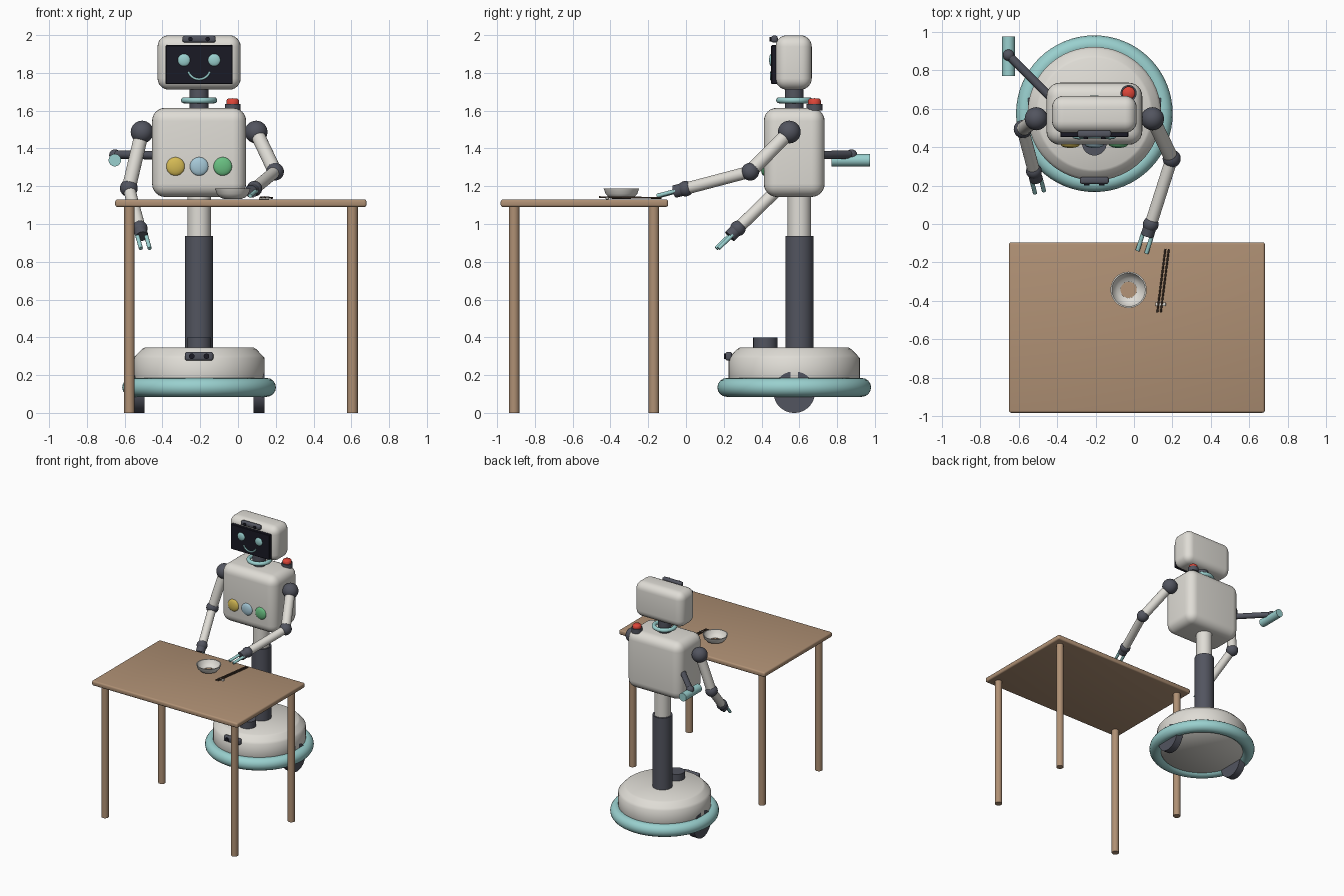
import bpy, bmesh, math
from mathutils import Vector, Matrix

cube = bpy.data.objects.get("Cube")
if cube:
    bpy.data.objects.remove(cube, do_unlink=True)


def material(name, r, g, b):
    m = bpy.data.materials.new(name)
    m.use_nodes = True
    m.diffuse_color = (r, g, b, 1)
    m.node_tree.nodes["Principled BSDF"].inputs["Base Color"].default_value = (r, g, b, 1)
    return m


white = material("warm white", .74, .72, .67)
teal = material("soft teal", .32, .63, .62)
dark = material("slate grey", .085, .09, .115)
wood = material("light wood", .43, .28, .175)
black = material("screen black", .01, .01, .018)
yellow = material("button yellow", .66, .49, .09)
blue = material("button blue", .38, .58, .68)
green = material("button green", .14, .52, .22)
red = material("stop red", .72, .06, .04)
brown = material("dark wood", .09, .055, .035)


def finish(name, bm, mat, angle=35):
    bmesh.ops.recalc_face_normals(bm, faces=bm.faces)
    me = bpy.data.meshes.new(name)
    bm.to_mesh(me)
    bm.free()
    me.materials.append(mat)
    me.shade_smooth()
    me.set_sharp_from_angle(angle=math.radians(angle))
    ob = bpy.data.objects.new(name, me)
    bpy.context.collection.objects.link(ob)
    return ob


def box(name, center, size, mat, bevel=0, segments=5):
    bm = bmesh.new()
    bmesh.ops.create_cube(bm, size=1, matrix=Matrix.Diagonal((*size, 1)))
    if bevel:
        bmesh.ops.bevel(bm, geom=bm.edges[:], offset=bevel, segments=segments,
                        profile=.5, affect='EDGES')
    ob = finish(name, bm, mat)
    ob.location = center
    return ob


def rod(name, a, b, radius, mat, sides=32):
    a, b = Vector(a), Vector(b)
    turn = (b - a).to_track_quat('Z', 'Y').to_matrix().to_4x4()
    bm = bmesh.new()
    bmesh.ops.create_cone(bm, cap_ends=True, segments=sides, radius1=radius, radius2=radius,
                          depth=(b - a).length, matrix=Matrix.Translation((a + b) / 2) @ turn)
    return finish(name, bm, mat)


def ball(name, center, radii, mat):
    bm = bmesh.new()
    bmesh.ops.create_uvsphere(bm, u_segments=32, v_segments=16, radius=1,
                              matrix=Matrix.Diagonal((*radii, 1)))
    ob = finish(name, bm, mat, 80)
    ob.location = center
    return ob


def lathe(name, center, profile, mat, closed=False, angle=35):
    bm = bmesh.new()
    verts = [bm.verts.new((r, 0, z)) for r, z in profile]
    edges = [bm.edges.new(pair) for pair in zip(verts, verts[1:])]
    if closed:
        edges.append(bm.edges.new((verts[-1], verts[0])))
    bmesh.ops.spin(bm, geom=verts + edges, cent=(0, 0, 0), axis=(0, 0, 1),
                   angle=math.tau, steps=64)
    bmesh.ops.remove_doubles(bm, verts=bm.verts, dist=.0005)
    ob = finish(name, bm, mat, angle)
    ob.location = center
    return ob


def ring(name, center, major, minor, mat):
    steps = [math.tau * i / 16 for i in range(16)]
    return lathe(name, center, [(major + minor * math.cos(t), minor * math.sin(t)) for t in steps],
                 mat, True)


def sensor(name, x, y, z, width, height):
    # Rounded bar with two lenses facing forward
    box(name, (x, y, z), (width, .036, height), dark, .012, 3)
    for side in (-1, 1):
        lens_x = x + side * width * .26
        rod(name + "_lens", (lens_x, y, z), (lens_x, y - .026, z), height * .32, black, 20)


CX, CY = -.206, .573

# Table
box("table_top", (.015, -.538, 1.11), (1.33, .886, .04), wood, .012, 3)
for x in (-.575, .606):
    for y in (-.91, -.17):
        rod("table_leg", (x, y, 0), (x, y, 1.1), .028, wood)

# Bowl with open foot, chopsticks on a rest
lathe("bowl", (-.028, -.342, 1.13), [(.048, .003), (.068, .012), (.084, .03), (.094, .058),
      (.087, .058), (.076, .033), (.06, .017), (.042, .008)], white, True, 50)
for offset in (-.009, .009):
    rod("chopstick", (.172 + offset, -.13, 1.138), (.13 + offset, -.46, 1.142), .005, brown, 10)
box("chopstick_rest", (.138, -.417, 1.136), (.055, .018, .012), white, .004, 2)

# Wheeled base
lathe("base_body", (CX, CY, 0), [(0, .1), (.31, .1), (.347, .14), (.347, .29), (.334, .305),
      (.303, .337), (.29, .345), (0, .345)], white, angle=50)
ring("base_bumper", (CX, CY, .135), .357, .05, teal)
for side in (-1, 1):
    x = CX + side * .317
    rod("wheel", (x - .029, CY, .11), (x + .029, CY, .11), .11, dark, 48)
rod("base_scanner", (CX, .42, .34), (CX, .42, .4), .064, dark)
sensor("base_sensor", CX, .226, .3, .15, .046)

# Lift column
rod("column_lower", (CX, .6, .34), (CX, .6, .937), .074, dark, 48)
rod("column_upper", (CX, .6, .93), (CX, .6, 1.16), .062, white, 48)

# Torso with buttons
box("torso", (CX, CY, 1.379), (.498, .322, .472), white, .07, 6)
for x, mat in ((-.125, yellow), (0, blue), (.125, green)):
    ball("chest_button", (CX + x, .413, 1.305), (.049, .018, .049), mat)
rod("stop_base", (-.028, .68, 1.6), (-.028, .68, 1.636), .042, dark)
lathe("stop_button", (-.028, .68, 1.636), [(0, 0), (.034, 0), (.034, .018), (.027, .027),
      (0, .03)], red, angle=60)

# Neck and head
rod("neck", (CX, CY, 1.6), (CX, CY, 1.73), .05, dark)
ring("neck_ring", (CX, CY, 1.655), .08, .016, teal)
box("head", (CX, .57, 1.855), (.44, .192, .288), white, .06, 6)
box("face_screen", (CX, .468, 1.844), (.354, .034, .206), black, .004, 1)
for side in (-1, 1):
    ball("eye", (CX + side * .08, .452, 1.868), (.033, .012, .033), teal)
sensor("head_sensor", CX, .468, 1.979, .176, .036)

# Smile
curve = bpy.data.curves.new("smile", 'CURVE')
curve.dimensions = '3D'
curve.bevel_depth = .006
line = curve.splines.new('POLY')
line.points.add(16)
for i, point in enumerate(line.points):
    t = math.radians(200 + 140 * i / 16)
    point.co = (CX + .06 * math.cos(t), .45, 1.826 + .06 * math.sin(t), 1)
curve.materials.append(teal)
bpy.context.collection.objects.link(bpy.data.objects.new("smile", curve))


# Arms
def arm(side, shoulder, elbow, wrist):
    shoulder, elbow, wrist = Vector(shoulder), Vector(elbow), Vector(wrist)
    d = (wrist - elbow).normalized()
    across = d.cross(Vector((0, 0, 1))).normalized()
    ball(side + "_shoulder", shoulder, (.06,) * 3, dark)
    rod(side + "_upper_arm", shoulder, elbow, .037, white)
    ball(side + "_elbow", elbow, (.047,) * 3, dark)
    rod(side + "_forearm", elbow, wrist, .032, white)
    ball(side + "_wrist", wrist, (.041,) * 3, dark)
    rod(side + "_palm", wrist, wrist + d * .062, .034, dark)
    for s in (-1, 1):
        offset = across * .024 * s
        rod(side + "_finger", wrist + d * .05 + offset, wrist + d * .155 + offset, .011, teal, 16)


arm("left", (.096, .547, 1.487), (.196, .34, 1.277), (.087, -.002, 1.187))
arm("right", (-.508, .547, 1.487), (-.578, .493, 1.19), (-.52, .275, .977))

# Rear bracket holding a canister
rod("rear_bracket", (-.41, .635, 1.363), (-.652, .877, 1.368), .022, dark)
ball("rear_joint", (-.652, .877, 1.365), (.03,) * 3, dark)
rod("rear_canister", (-.652, .77, 1.338), (-.652, .975, 1.338), .033, teal)
